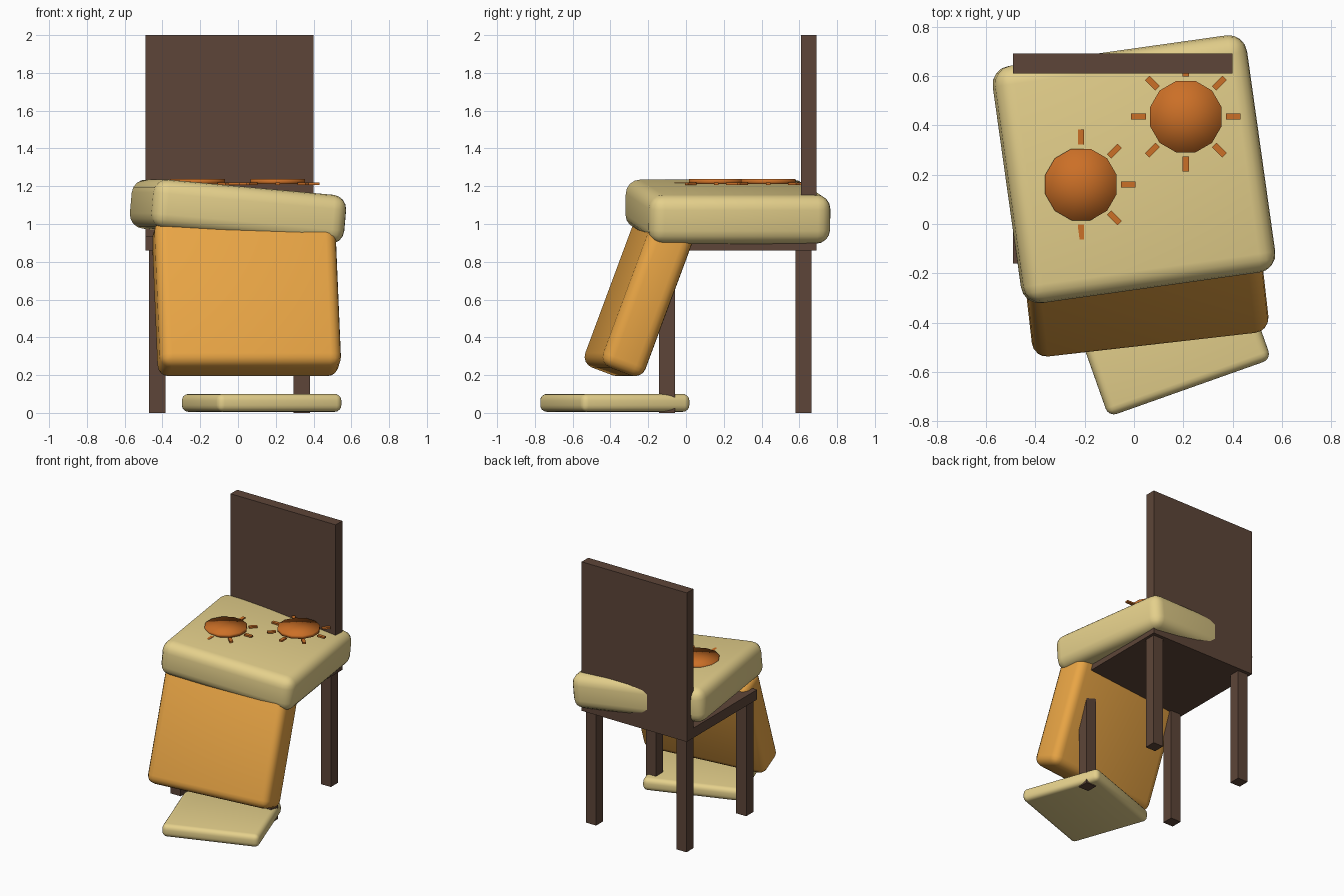
import bpy
from math import radians, cos, sin, pi

if "Cube" in bpy.data.objects:
    bpy.data.objects.remove(bpy.data.objects["Cube"])


def material(name, rgb):
    m = bpy.data.materials.new(name)
    m.diffuse_color = (*rgb, 1)
    m.use_nodes = True
    m.node_tree.nodes["Principled BSDF"].inputs["Base Color"].default_value = m.diffuse_color
    return m


WOOD = material("dark_wood", (0.11, 0.06, 0.04))
CREAM = material("cream_fabric", (0.78, 0.63, 0.26))
AMBER = material("amber_fabric", (0.82, 0.38, 0.06))
RUST = material("rust_fabric", (0.60, 0.16, 0.02))


def box(name, loc, size, mat, rot=(0, 0, 0), radius=0.0):
    bpy.ops.mesh.primitive_cube_add(size=1, location=loc)
    o = bpy.context.object
    o.name = name
    o.scale = size
    bpy.ops.object.transform_apply(location=False, rotation=False, scale=True)
    o.rotation_euler = [radians(a) for a in rot]
    o.data.materials.append(mat)
    if radius:
        b = o.modifiers.new("rounding", 'BEVEL')
        b.width = radius
        b.segments = 4
        b.limit_method = 'NONE'
        bpy.ops.object.shade_smooth()
    return o


# Wooden chair frame
box("back_panel", (-0.045, 0.65, 1.4675), (0.89, 0.08, 1.065), WOOD)
box("seat_board", (-0.045, 0.265, 0.8975), (0.89, 0.85, 0.075), WOOD)
for side, x in (("left", -0.4275), ("right", 0.3375)):
    for end, y in (("front", -0.1), ("back", 0.6225)):
        box(f"{end}_{side}_leg", (x, y, 0.43), (0.085, 0.085, 0.86), WOOD)

# Loose stuffed cushions
box("seat_cushion", (0, 0.222, 1.065), (1.035, 0.97, 0.26), CREAM, (0, 5.2, 8), 0.075)
box("leg_cushion", (0.045, -0.25, 0.608), (0.965, 0.24, 0.83), AMBER, (-20.5, 0, 6.5), 0.06)
box("foot_cushion", (0.125, -0.377, 0.053), (0.70, 0.61, 0.095), CREAM, (0, 0, 19.5), 0.035)


# Sun-shaped patches lying on the seat cushion
def sun(name, x, y):
    bpy.ops.mesh.primitive_cylinder_add(vertices=12, radius=0.15, depth=0.025,
                                        end_fill_type='TRIFAN', location=(x, y, 1.2245),
                                        rotation=(0, 0, pi / 12))
    disc = bpy.context.object
    disc.name = name + "_disc"
    disc.data.materials.append(RUST)
    bpy.ops.object.shade_smooth()
    for i in range(8):
        a = i * pi / 4
        box(f"{name}_ray_{i + 1}", (x + 0.192 * cos(a), y + 0.192 * sin(a), 1.213),
            (0.06, 0.025, 0.012), RUST, (0, 0, 45 * i))


sun("left_sun", -0.215, 0.16)
sun("right_sun", 0.21, 0.435)
